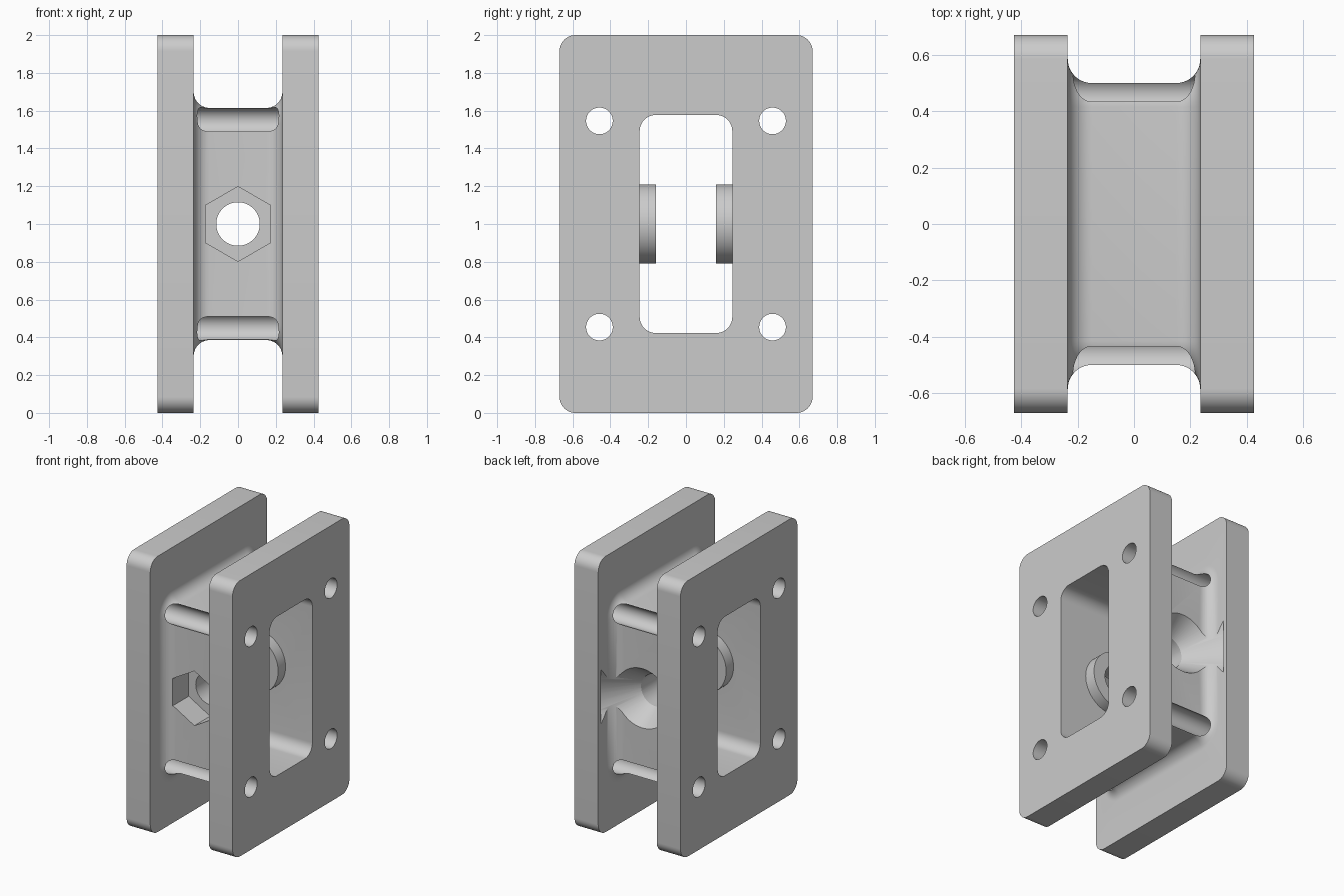
import bpy, bmesh, math
from mathutils import Matrix, Vector

if "Cube" in bpy.data.objects:
    bpy.data.objects.remove(bpy.data.objects["Cube"])

ZC = 1.0  # height of the centre axis

gray = bpy.data.materials.new("light gray")
gray.diffuse_color = (0.6, 0.6, 0.6, 1)
gray.use_nodes = True
gray.node_tree.nodes["Principled BSDF"].inputs["Base Color"].default_value = gray.diffuse_color


def rounded_rect(hy, hz, r, n=10):
    """Points of a rounded rectangle in the YZ plane."""
    pts = []
    for k, (sy, sz) in enumerate([(1, 1), (-1, 1), (-1, -1), (1, -1)]):
        for i in range(n + 1):
            a = math.pi / 2 * (k + i / n)
            pts.append((sy * (hy - r) + r * math.cos(a),
                        ZC + sz * (hz - r) + r * math.sin(a)))
    return pts


def make_object(name, bm):
    bmesh.ops.recalc_face_normals(bm, faces=bm.faces)
    me = bpy.data.meshes.new(name)
    bm.to_mesh(me)
    bm.free()
    ob = bpy.data.objects.new(name, me)
    me.materials.append(gray)
    bpy.context.collection.objects.link(ob)
    return ob


def loft(name, sections):
    """Loft rounded rectangles along x; sections are (x, half_y, half_z, radius)."""
    bm = bmesh.new()
    rings = [[bm.verts.new((x, y, z)) for y, z in rounded_rect(hy, hz, r)]
             for x, hy, hz, r in sections]
    n = len(rings[0])
    for a, b in zip(rings, rings[1:]):
        for i in range(n):
            j = (i + 1) % n
            bm.faces.new((a[i], a[j], b[j], b[i]))
    bm.faces.new(rings[0])
    bm.faces.new(rings[-1])
    return make_object(name, bm)


def rod(name, start, end, r1, r2=None, sides=64, turn=0.0):
    """Cylinder, cone or prism between two points."""
    start, end = Vector(start), Vector(end)
    d = end - start
    bm = bmesh.new()
    mat = (Matrix.Translation((start + end) / 2)
           @ d.to_track_quat('Z', 'Y').to_matrix().to_4x4()
           @ Matrix.Rotation(turn, 4, 'Z'))
    bmesh.ops.create_cone(bm, cap_ends=True, segments=sides, radius1=r1,
                          radius2=r1 if r2 is None else r2, depth=d.length, matrix=mat)
    return make_object(name, bm)


def combine(target, other, operation):
    other.hide_render = True
    mod = target.modifiers.new(operation.lower(), 'BOOLEAN')
    mod.operation = operation
    mod.solver = 'EXACT'
    mod.object = other
    bpy.context.view_layer.objects.active = target
    bpy.ops.object.modifier_apply(modifier=mod.name)
    bpy.data.objects.remove(other, do_unlink=True)


# Central web, flaring with a fillet into both plates
F = 0.085
half = [(0.15 + F * math.sin(a), F * (1 - math.cos(a)))
        for a in [math.pi / 2 * i / 10 for i in range(11)]]
half.append((0.3, F))
profile = [(-x, g) for x, g in reversed(half)] + half
spool = loft("spool_body", [(x, 0.5 + g, 0.6145 + g, 0.085 + g) for x, g in profile])

# Side plates
for s in (-1, 1):
    plate = loft("side_plate", [(s * 0.235, 0.67, 1.0, 0.085), (s * 0.425, 0.67, 1.0, 0.085)])
    combine(spool, plate, 'UNION')

# Rectangular window through the body
combine(spool, loft("window_cutter", [(-0.6, 0.245, 0.577, 0.085),
                                      (0.6, 0.245, 0.577, 0.085)]), 'DIFFERENCE')

# Round bosses on the inner walls
for s in (-1, 1):
    combine(spool, rod("boss", (0, s * 0.16, ZC), (0, s * 0.3, ZC), 0.21), 'UNION')

# Four bolt holes along x, opening as grooves on the web corners
for y in (-0.458, 0.458):
    for z in (-0.546, 0.546):
        combine(spool, rod("bolt_hole_cutter", (-0.6, y, ZC + z), (0.6, y, ZC + z), 0.0705),
                'DIFFERENCE')

# Axle hole, hexagonal nut pocket in front, countersink at the back
combine(spool, rod("axle_cutter", (0, -0.8, ZC), (0, 0.8, ZC), 0.115), 'DIFFERENCE')
hexagon = rod("nut_cutter", (0, -0.75, ZC), (0, -0.32, ZC), 0.198, sides=6)
# keep a corner of the hexagon pointing straight up
top = max(v.co.z for v in hexagon.data.vertices) - ZC
if top < 0.19:
    hexagon.data.transform(Matrix.Translation((0, 0, ZC))
                           @ Matrix.Rotation(math.pi / 6, 4, 'Y')
                           @ Matrix.Translation((0, 0, -ZC)))
combine(spool, hexagon, 'DIFFERENCE')
slope = 0.1 / 0.15
combine(spool, rod("countersink_cutter", (0, 0.34, ZC), (0, 0.64, ZC),
                   0.115 - 0.01 * slope, 0.215 + 0.14 * slope), 'DIFFERENCE')

# Shading
for o in bpy.context.selected_objects:
    o.select_set(False)
spool.select_set(True)
bpy.context.view_layer.objects.active = spool
bpy.ops.object.shade_smooth_by_angle(angle=math.radians(30))
